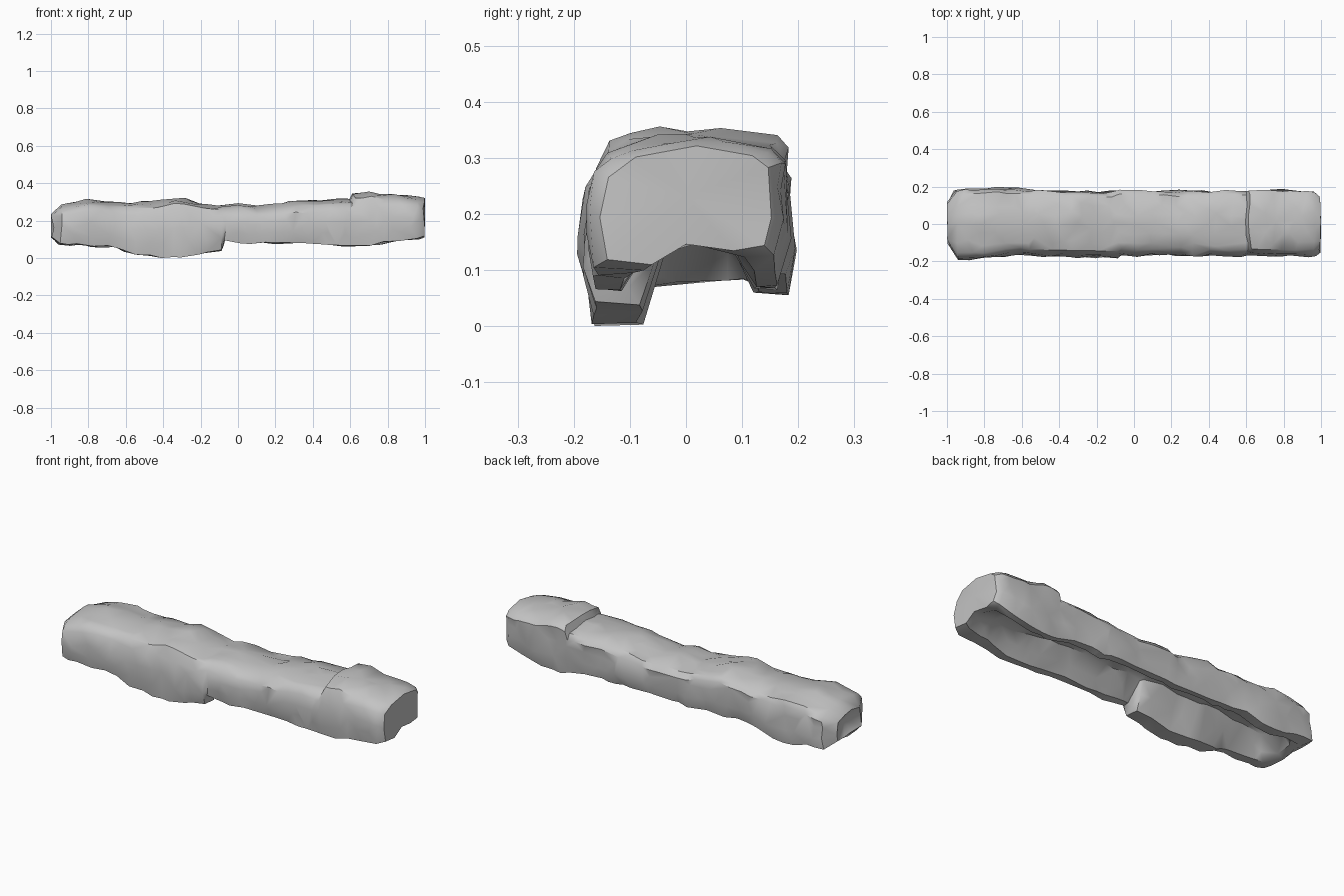
import bpy
import bmesh
from mathutils import Vector, noise

default_cube = bpy.data.objects.get("Cube")
if default_cube:
    bpy.data.objects.remove(default_cube, do_unlink=True)


def make_material(name, color):
    material = bpy.data.materials.new(name)
    material.use_nodes = True
    material.diffuse_color = color
    shader = material.node_tree.nodes["Principled BSDF"]
    shader.inputs["Base Color"].default_value = color
    shader.inputs["Roughness"].default_value = 0.9
    return material


def sample(curve, x):
    """Linear interpolation through (position, value) pairs."""
    if x <= curve[0][0]:
        return curve[0][1]
    for (start, low), (end, high) in zip(curve, curve[1:]):
        if x <= end:
            return low + (high - low) * (x - start) / (end - start)
    return curve[-1][1]


def mix(low, high, factor):
    return low + (high - low) * factor


# Heights along the beam: top, front rim, back rim, channel ceiling
top_curve = [(-.96, .28), (-.8, .31), (-.62, .29), (-.32, .32), (-.12, .285),
             (0, .295), (.1, .28), (.3, .305), (.55, .32), (.6, .31),
             (.62, .345), (.7, .36), (.76, .345), (.96, .335)]
front_curve = [(-.95, .075), (-.68, .065), (-.6, .04), (-.38, .005), (-.2, .02),
               (-.09, .045), (-.07, .09), (.3, .085), (.5, .07), (.68, .07), (.96, .105)]
back_curve = [(-.95, .08), (-.65, .06), (-.55, .095), (.4, .1),
              (.75, .07), (.88, .09), (.96, .13)]
ceiling_curve = [(-.9, .08), (-.84, .16), (-.6, .19), (.5, .19), (.8, .16), (.96, .14)]

# Sideways reach of each flank, and where the front rim turns up into the channel
front_side = [(-.95, -.19), (-.7, -.172), (-.6, -.165), (-.5, -.172), (-.09, -.178),
              (-.07, -.168), (.96, -.174)]
back_side = [(-.95, .188), (-.62, .195), (-.52, .178), (.96, .178)]
front_lip = [(-.65, -.12), (-.5, -.08), (-.09, -.08), (-.07, -.12), (.7, -.12), (.96, -.07)]


def section(x):
    """Inverted-U outline of the rock at one position, as (y, z) pairs."""
    top, front, back, ceiling = [
        sample(c, x) for c in (top_curve, front_curve, back_curve, ceiling_curve)]
    near, far, lip = [sample(c, x) for c in (front_side, back_side, front_lip)]
    return [
        (near + .012, front), (near, mix(front, top, .25)), (near, mix(front, top, .5)),
        (near + .01, mix(front, top, .75)), (near + .035, top - .025), (-.1, top - .012),
        (-.05, top - .004), (0, top), (.05, top), (.1, top - .008), (far - .025, top - .02),
        (far - .003, top - .045), (far - .005, mix(back, top, .6)),
        (far, mix(back, top, .3)), (far - .015, back), (.125, back),
        (.1, mix(back, ceiling, .5)), (.07, ceiling), (.02, ceiling),
        (mix(lip, 0, .7), ceiling), (mix(lip, 0, .3), mix(front, ceiling, .5)), (lip, front),
    ]


def weathered(point):
    """Push a point by broad and fine rock noise, within the beam's length."""
    moved = (point + noise.noise_vector(point * 6) * .012
             + noise.noise_vector(point * 14 + Vector((3, 7, 5))) * .013)
    moved.x = max(-1, min(1, moved.x))
    return moved


def shrunk(points, factor, middle):
    return [(y * factor, mix(middle, z, factor)) for y, z in points]


def build_rock():
    bm = bmesh.new()
    rings = []

    def add_ring(x, points):
        rings.append([bm.verts.new(weathered(Vector((x, y, z)))) for y, z in points])

    # Long body with close rings at the skirt step, and a tapered ring at either end
    first, last, count = -.95, .965, 44
    stations = [first + (last - first) * i / count for i in range(count + 1)]
    stations = sorted(stations + [-.09, -.07, .6, .62])
    add_ring(-1, shrunk(section(first), .6, .175))
    for x in stations:
        add_ring(x, section(x))
    add_ring(.995, shrunk(section(last), .88, .23))

    for ring, following in zip(rings, rings[1:]):
        for i in range(len(ring)):
            j = (i + 1) % len(ring)
            bm.faces.new((ring[i], ring[j], following[j], following[i]))

    # Dented cap on one end, bulging cap on the other
    for ring, tip in ((rings[0], (-.955, -.01, .17)), (rings[-1], (1, 0, .235))):
        center = bm.verts.new(tip)
        for i in range(len(ring)):
            bm.faces.new((ring[i], ring[(i + 1) % len(ring)], center))
    bmesh.ops.recalc_face_normals(bm, faces=bm.faces[:])

    # Rest the rock on the ground
    lowest = min(v.co.z for v in bm.verts)
    bmesh.ops.translate(bm, verts=bm.verts[:], vec=(0, 0, -lowest))

    mesh = bpy.data.meshes.new("rock_beam")
    bm.to_mesh(mesh)
    bm.free()
    return mesh


rock = bpy.data.objects.new("rock_beam", build_rock())
bpy.context.collection.objects.link(rock)
rock.data.materials.append(make_material("stone_grey", (.55, .55, .55, 1)))

# Smooth shading with sharp chipped edges, on irregular facets
bpy.ops.object.select_all(action="DESELECT")
rock.select_set(True)
bpy.context.view_layer.objects.active = rock
facets = rock.modifiers.new("chipped_facets", "DECIMATE")
facets.ratio = .5
bpy.ops.object.modifier_apply(modifier=facets.name)
bpy.ops.object.shade_smooth_by_angle(angle=.7)
